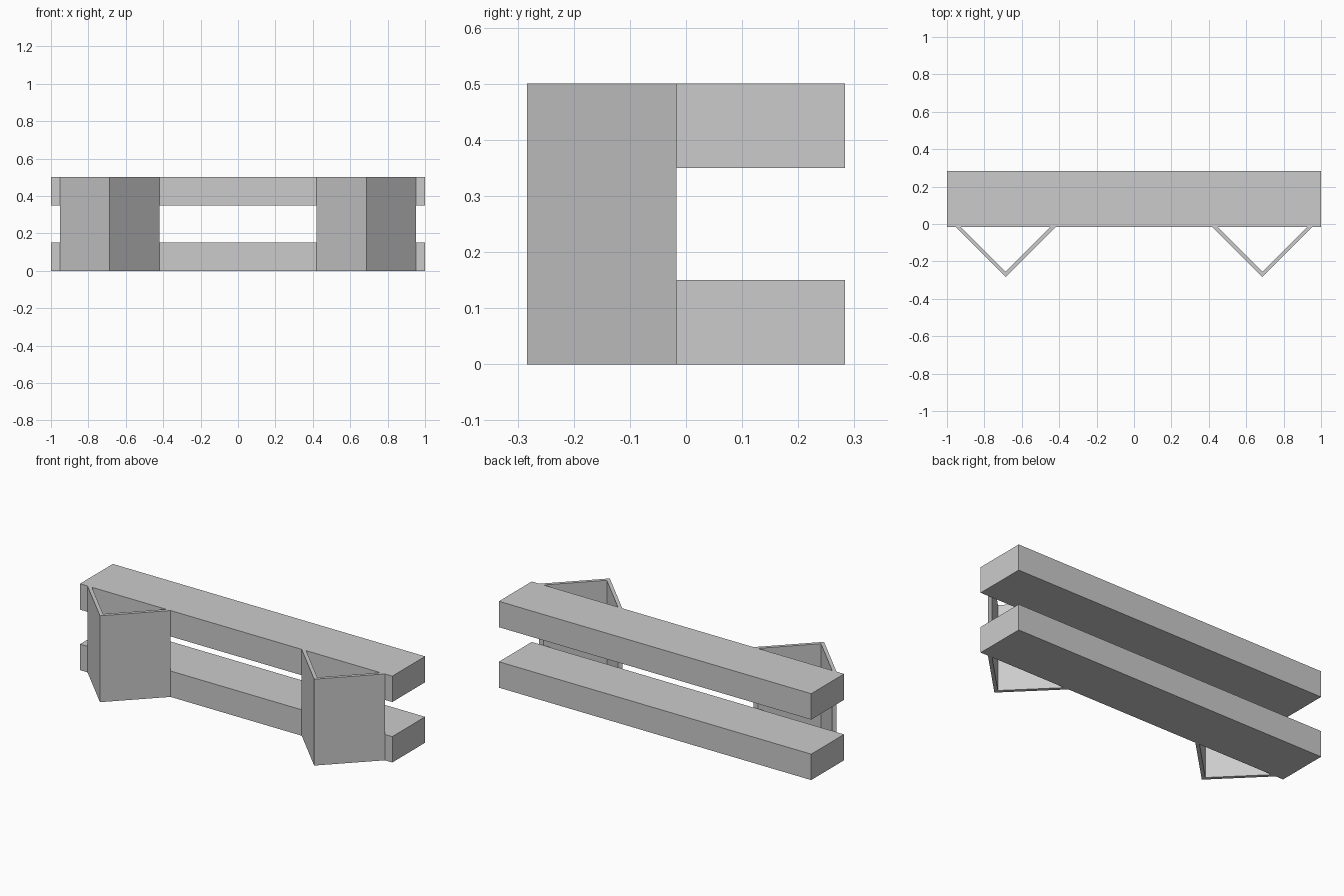
import bpy
import bmesh

cube = bpy.data.objects.get("Cube")
if cube:
    bpy.data.objects.remove(cube, do_unlink=True)

GREY = (0.6, 0.6, 0.6, 1.0)
grey = bpy.data.materials.new("plain_grey")
grey.use_nodes = True
grey.diffuse_color = GREY
grey.node_tree.nodes["Principled BSDF"].inputs["Base Color"].default_value = GREY


def extrude_outline(name, outline, bottom, top):
    """Raise a flat plan outline into a solid."""
    bm = bmesh.new()
    face = bm.faces.new([bm.verts.new((x, y, bottom)) for x, y in outline])
    result = bmesh.ops.extrude_face_region(bm, geom=[face])
    raised = [v for v in result["geom"] if isinstance(v, bmesh.types.BMVert)]
    bmesh.ops.translate(bm, verts=raised, vec=(0, 0, top - bottom))
    bmesh.ops.recalc_face_normals(bm, faces=bm.faces)
    mesh = bpy.data.meshes.new(name)
    bm.to_mesh(mesh)
    bm.free()
    mesh.materials.append(grey)
    obj = bpy.data.objects.new(name, mesh)
    bpy.context.collection.objects.link(obj)
    return obj


HEIGHT = 0.5
BEAM_HEIGHT = 0.15
BACK, FACE, TIP = 0.283, -0.017, -0.283

# Two long horizontal beams
plan = [(-1, FACE), (1, FACE), (1, BACK), (-1, BACK)]
extrude_outline("lower_beam", plan, 0, BEAM_HEIGHT)
extrude_outline("upper_beam", plan, HEIGHT - BEAM_HEIGHT, HEIGHT)

# V-shaped thin brackets on the front face
CENTRE = 0.686
reach = FACE - TIP
wall = 0.028  # wall thickness measured along x
for name, side in (("left_bracket", 1), ("right_bracket", -1)):
    cx = side * CENTRE
    outline = [(cx - reach, FACE), (cx, TIP), (cx + reach, FACE),
               (cx + reach - wall, FACE), (cx, TIP + wall),
               (cx - reach + wall, FACE)]
    extrude_outline(name, outline, 0, HEIGHT)
